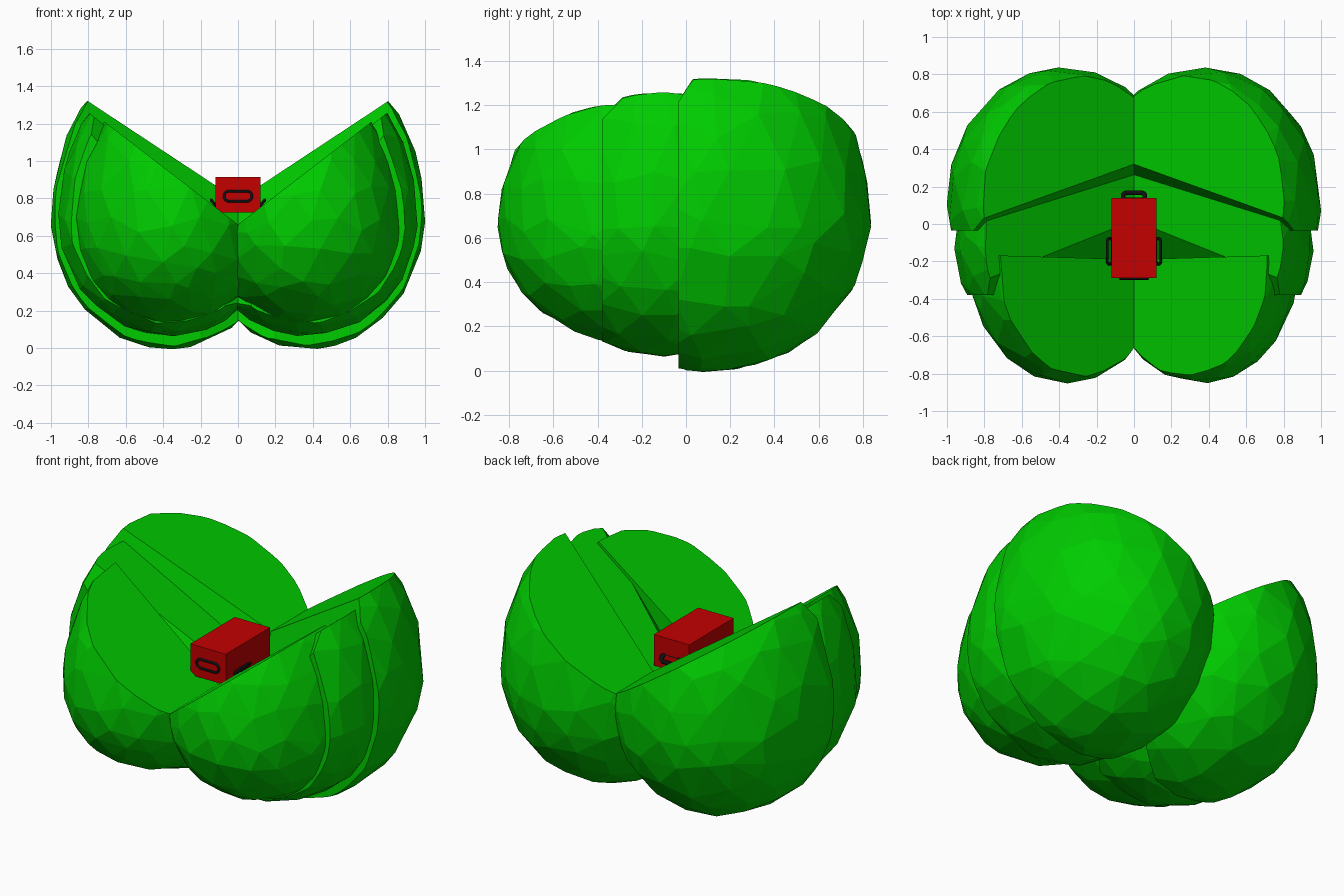
import bpy, bmesh, math, random
from mathutils import Vector, Matrix

if "Cube" in bpy.data.objects:
    bpy.data.objects.remove(bpy.data.objects["Cube"])

random.seed(4)


def material(name, color):
    m = bpy.data.materials.new(name)
    m.diffuse_color = color
    m.use_nodes = True
    m.node_tree.nodes["Principled BSDF"].inputs["Base Color"].default_value = m.diffuse_color
    return m


GREEN = material("leaf_green", (0.0, 0.6, 0.0, 1))
RED = material("box_red", (0.55, 0.0, 0.0, 1))
BLACK = material("handle_black", (0.005, 0.005, 0.005, 1))


def add_mesh(name, bm, mat):
    me = bpy.data.meshes.new(name)
    bmesh.ops.recalc_face_normals(bm, faces=bm.faces[:])
    bm.to_mesh(me)
    bm.free()
    me.materials.append(mat)
    ob = bpy.data.objects.new(name, me)
    bpy.context.collection.objects.link(ob)
    return ob


# Faceted lobe: irregular ellipsoid, taller above its centre, sliced by planes
def lobe(name, center, radii, top, cuts, side):
    src = bmesh.new()
    bmesh.ops.create_icosphere(src, subdivisions=3, radius=1)
    pts = []
    for v in src.verts:
        p = v.co + Vector([random.uniform(-0.08, 0.08) for _ in range(3)])
        p = p.normalized() * 1.012
        rz = top if p.z > 0 else radii[2]
        pts.append(Vector((p.x * radii[0], p.y * radii[1], p.z * rz)) + Vector(center))
    src.free()
    bm = bmesh.new()
    for p in pts:
        bm.verts.new(p)
    bmesh.ops.convex_hull(bm, input=bm.verts[:])
    loose = [v for v in bm.verts if not v.link_faces]
    bmesh.ops.delete(bm, geom=loose, context='VERTS')
    for co, no in cuts:
        bmesh.ops.bisect_plane(bm, geom=bm.verts[:] + bm.edges[:] + bm.faces[:],
                               dist=1e-5, plane_co=co, plane_no=no, clear_outer=True)
        bmesh.ops.holes_fill(bm, edges=[e for e in bm.edges if e.is_boundary], sides=0)
    for v in bm.verts:
        v.co.x *= side
    return add_mesh(name, bm, GREEN)


# Three overlapping lobes on each side, larger toward the back
for side, label in ((-1, "left"), (1, "right")):
    lobe(label + "_back_lobe", (0.375, 0.12, 0.70), (0.62, 0.71, 0.70), 0.86,
         [((0, 0, 0.79), (-0.66, 0, 1)),
          ((0, -0.035, 0), (0, -1, 0)),
          ((0, 0.32, 0.79), (-1.74, -3, 1))], side)
    lobe(label + "_middle_lobe", (0.365, -0.10, 0.68), (0.59, 0.62, 0.61), 0.84,
         [((0, 0, 0.62), (-0.80, 0, 1)),
          ((0, -0.38, 0), (0, -1, 0)),
          ((0, 0.36, 0), (0, 1, 0)),
          ((0, 0.02, 0.62), (-1.28, -1.2, 1))], side)
    lobe(label + "_front_lobe", (0.36, -0.20, 0.65), (0.52, 0.645, 0.53), 0.77,
         [((0, 0, 0.66), (-0.77, 0, 1)),
          ((0, -0.19, 0), (-0.03, 1, 0))], side)

# Red box in the hollow
bm = bmesh.new()
bmesh.ops.create_cube(bm, size=1, matrix=Matrix.Translation((0, -0.075, 0.82))
                      @ Matrix.Diagonal((0.24, 0.43, 0.19, 1)))
add_mesh("red_box", bm, RED)


# Rounded loop handle, long in local x and short in local z
def handle(name, half_len, half_h, loc, tilt, turn, thick=0.008):
    cu = bpy.data.curves.new(name, 'CURVE')
    cu.dimensions = '3D'
    cu.bevel_depth = thick
    cu.bevel_resolution = 1
    sp = cu.splines.new('POLY')
    n = 12
    sp.points.add(n - 1)
    for i, p in enumerate(sp.points):
        a = 2 * math.pi * (i + 0.5) / n
        straight = math.copysign(half_len - half_h, math.cos(a))
        p.co = (straight + half_h * math.cos(a), 0, half_h * math.sin(a), 1)
    sp.use_cyclic_u = True
    cu.materials.append(BLACK)
    ob = bpy.data.objects.new(name, cu)
    ob.matrix_world = (Matrix.Translation(loc) @ Matrix.Rotation(turn, 4, 'Z')
                       @ Matrix.Rotation(tilt, 4, 'X'))
    bpy.context.collection.objects.link(ob)


handle("front_handle", 0.075, 0.028, (0, -0.291, 0.812), 0, 0)
handle("back_handle", 0.06, 0.026, (0, 0.148, 0.795), math.radians(50), 0, 0.013)
for s, label in ((-1, "left"), (1, "right")):
    handle(label + "_handle", 0.07, 0.022, (s * 0.13, -0.145, 0.775),
           math.radians(40), s * math.pi / 2)
